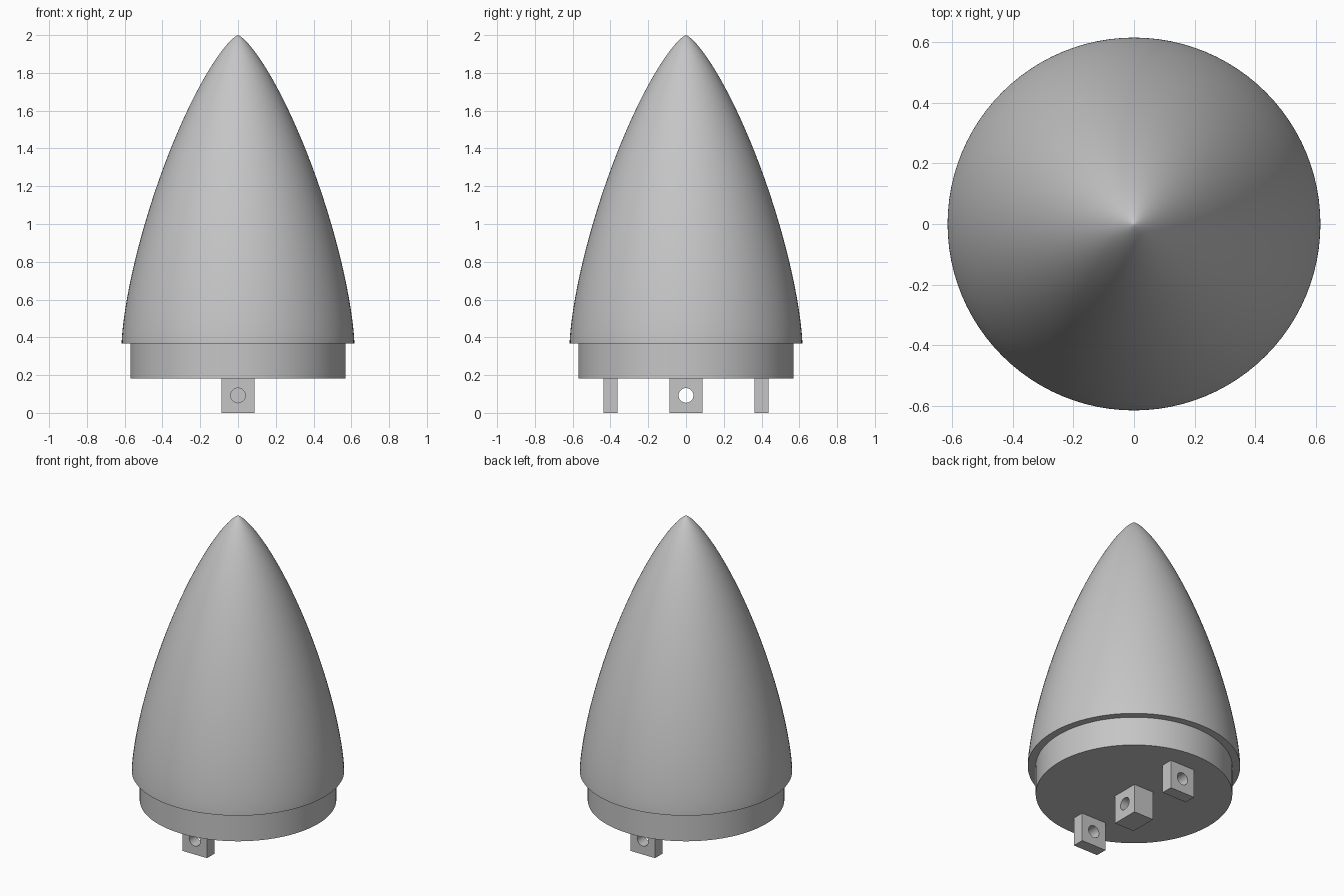
import bpy, bmesh, math
from mathutils import Matrix

cube = bpy.data.objects.get("Cube")
if cube:
    bpy.data.objects.remove(cube, do_unlink=True)

COLOUR = (0.56, 0.56, 0.56, 1)
grey = bpy.data.materials.new("light grey")
grey.use_nodes = True
grey.diffuse_color = COLOUR
grey.node_tree.nodes["Principled BSDF"].inputs["Base Color"].default_value = COLOUR

SIDES = 96


def finish(name, bm):
    bmesh.ops.recalc_face_normals(bm, faces=bm.faces)
    mesh = bpy.data.meshes.new(name)
    bm.to_mesh(mesh)
    bm.free()
    obj = bpy.data.objects.new(name, mesh)
    mesh.materials.append(grey)
    bpy.context.collection.objects.link(obj)
    bpy.ops.object.select_all(action="DESELECT")
    obj.select_set(True)
    bpy.context.view_layer.objects.active = obj
    bpy.ops.object.shade_smooth_by_angle(angle=math.radians(30))
    return obj


def lathe(name, profile):
    bm = bmesh.new()
    verts = [bm.verts.new((r, 0, z)) for r, z in profile]
    edges = [bm.edges.new(pair) for pair in zip(verts, verts[1:])]
    bmesh.ops.spin(bm, geom=verts + edges, cent=(0, 0, 0), axis=(0, 0, 1),
                   angle=math.tau, steps=SIDES)
    bmesh.ops.remove_doubles(bm, verts=bm.verts, dist=0.0001)
    return finish(name, bm)


# Lug: square plate with a round hole through its thickness
def lug(name, y, turn, depth, width=0.175, height=0.185, hole=0.039):
    bm = bmesh.new()
    n = 32
    rings = []
    for side in (-depth / 2, depth / 2):
        inner, outer = [], []
        for i in range(n):
            a = math.tau * i / n
            c, s = math.cos(a), math.sin(a)
            k = 1 / max(abs(c), abs(s))
            inner.append(bm.verts.new((hole * c, side, hole * s)))
            outer.append(bm.verts.new((width / 2 * c * k, side, height / 2 * s * k)))
        rings.append((inner, outer))
    (in_a, out_a), (in_b, out_b) = rings
    for p, q in ((in_a, out_a), (out_a, out_b), (out_b, in_b), (in_b, in_a)):
        for i in range(n):
            j = (i + 1) % n
            bm.faces.new((p[i], p[j], q[j], q[i]))
    bm.transform(Matrix.Translation((0, y, height / 2)) @ Matrix.Rotation(turn, 4, "Z"))
    return finish(name, bm)


# Nose cone in one piece: flat underside, shoulder, rim step, then a
# low-drag curve that is steep at the rim and narrows to a soft tip
FLOOR_Z, RIM_Z, TOP = 0.183, 0.368, 2.0
SHOULDER_R, RIM_R = 0.57, 0.616
STEPS = 64
profile = [(0, FLOOR_Z), (SHOULDER_R, FLOOR_Z), (SHOULDER_R, RIM_Z)]
for i in range(STEPS + 1):
    a = math.pi * (1 - i / STEPS)
    r = RIM_R * math.sqrt(max(0, a - math.sin(2 * a) / 2) / math.pi)
    profile.append((r, TOP - (TOP - RIM_Z) * (1 - math.cos(a)) / 2))
lathe("nose_cone", profile)

# Mounting lugs in a row, the thicker middle one turned sideways
lug("front_lug", -0.4, 0, 0.075)
lug("middle_lug", 0, math.pi / 2, 0.14)
lug("back_lug", 0.4, 0, 0.075)
